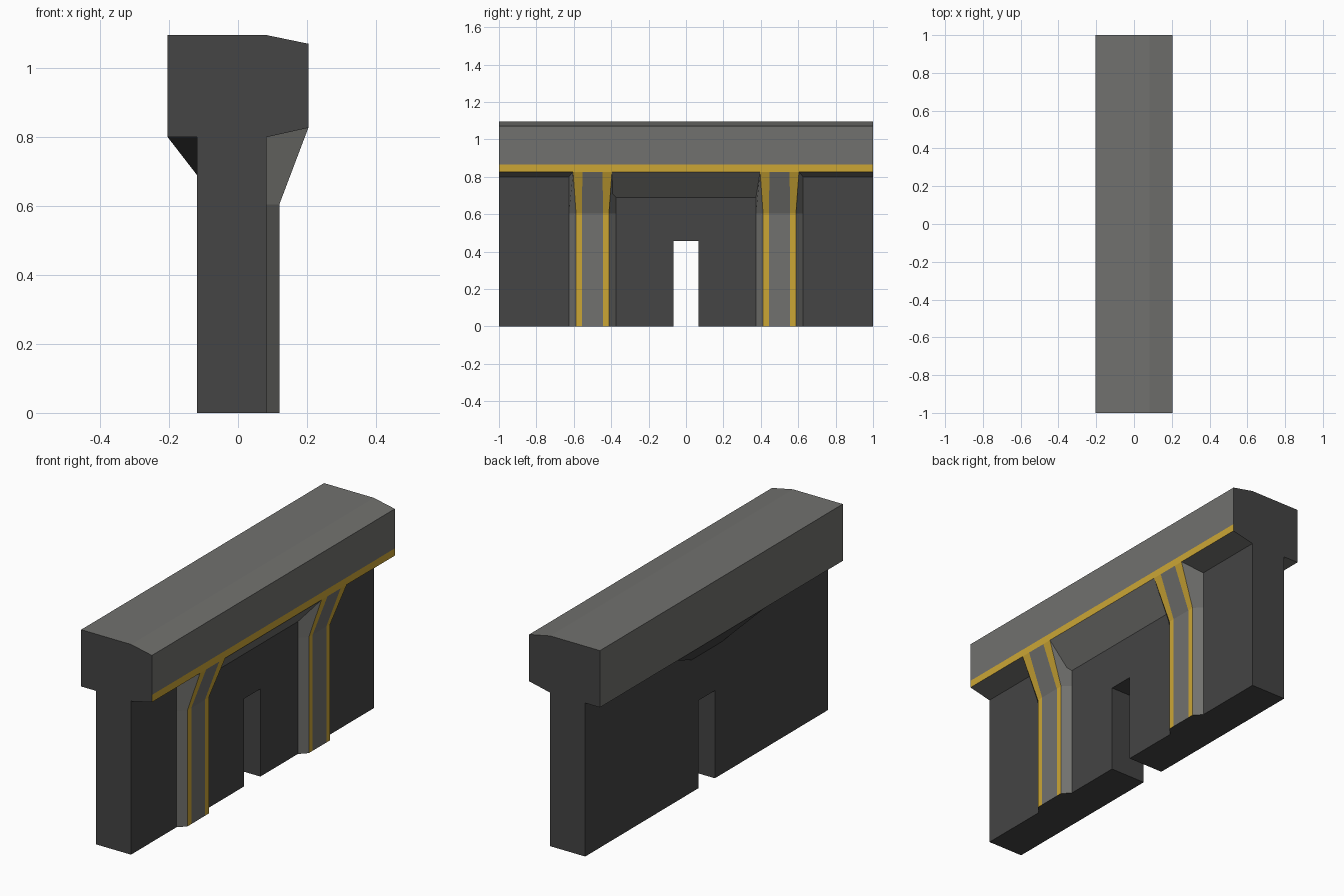
import bpy, bmesh

if "Cube" in bpy.data.objects:
    bpy.data.objects.remove(bpy.data.objects["Cube"])


def material(name, r, g, b):
    m = bpy.data.materials.new(name)
    m.diffuse_color = (r, g, b, 1)
    m.use_nodes = True
    m.node_tree.nodes["Principled BSDF"].inputs["Base Color"].default_value = m.diffuse_color
    return m


MATS = [material("dark grey", 0.058, 0.058, 0.058),
        material("light grey", 0.165, 0.165, 0.156),
        material("yellow", 0.60, 0.38, 0.036)]
DARK, LIGHT, YELLOW = 0, 1, 2


def finish(name, bm, rule):
    """Clean normals, colour faces by rule and link the object."""
    bmesh.ops.recalc_face_normals(bm, faces=bm.faces)
    bm.normal_update()
    for f in bm.faces:
        f.material_index = rule(f)
    me = bpy.data.meshes.new(name)
    for m in MATS:
        me.materials.append(m)
    bm.to_mesh(me)
    bm.free()
    ob = bpy.data.objects.new(name, me)
    bpy.context.collection.objects.link(ob)
    return ob


def prism(name, start, step, rule):
    """Extrude a closed outline along a vector."""
    bm = bmesh.new()
    face = bm.faces.new([bm.verts.new(p) for p in start])
    ext = bmesh.ops.extrude_face_region(bm, geom=[face])
    bmesh.ops.translate(bm, vec=step, verts=[v for v in ext["geom"] if isinstance(v, bmesh.types.BMVert)])
    return finish(name, bm, rule)


WALL_X, TOP_X, BACK_X = 0.083, 0.204, -0.119

# Wall with a doorway cut through it
outline = [(-1, 0), (-0.068, 0), (-0.068, 0.457), (0.066, 0.457),
           (0.066, 0), (1, 0), (1, 0.8), (-1, 0.8)]
prism("wall", [(BACK_X, y, z) for y, z in outline], (WALL_X - BACK_X, 0, 0), lambda f: DARK)


# Top beam with a yellow band along the lower front edge
def beam_rule(f):
    if abs(f.normal.y) > 0.9:
        return DARK
    if f.normal.x > 0.9 and f.calc_center_median().z < 0.87:
        return YELLOW
    return LIGHT


profile = [(-0.204, 0.8), (WALL_X, 0.8), (TOP_X, 0.827), (TOP_X, 0.865),
           (TOP_X, 1.071), (WALL_X, 1.096), (-0.204, 1.096)]
prism("top_beam", [(x, -1, z) for x, z in profile], (0, 2, 0), beam_rule)

# Sloped corbel between the pillars
prism("front_corbel", [(x, -0.41, z) for x, z in ((WALL_X, 0.69), (TOP_X, 0.827), (WALL_X, 0.8))],
      (0, 0.82, 0), lambda f: LIGHT)

# Tapered corbel over the doorway at the back
bm = bmesh.new()
a, b, c, d, e, g = [bm.verts.new((x, s * y, z)) for x, y, z in
                    ((BACK_X, 0.125, 0.69), (BACK_X, 0.39, 0.8), (-0.204, 0.36, 0.8)) for s in (-1, 1)]
for vs in ((a, b, g, e), (a, e, c), (b, d, g), (c, e, g, d), (a, c, d, b)):
    bm.faces.new(vs)
finish("back_corbel", bm, lambda f: DARK)


# Flared pillars with yellow edge stripes
def pillar(name, cy):
    bm = bmesh.new()
    rings = []
    # base height, front height, front x, half width, panel half width
    for wz, z, x, h, p in ((0, 0, 0.12, 0.088, 0.056),
                           (0.605, 0.605, 0.12, 0.088, 0.056),
                           (0.8, 0.827, TOP_X, 0.104, 0.054)):
        pts = [(WALL_X, -0.126, wz), (x, -h, z), (x, -p, z),
               (x, p, z), (x, h, z), (WALL_X, 0.126, wz)]
        rings.append([bm.verts.new((px, cy + py, pz)) for px, py, pz in pts])
    for lo, hi in zip(rings, rings[1:]):
        for i in range(6):
            j = (i + 1) % 6
            bm.faces.new((lo[i], lo[j], hi[j], hi[i]))
    bm.faces.new(rings[0])
    bm.faces.new(rings[-1])

    def rule(f):
        off = abs(f.calc_center_median().y - cy)
        if f.normal.z < -0.9:
            return DARK
        return YELLOW if f.normal.x > 0.8 and 0.06 < off < 0.09 else LIGHT
    finish(name, bm, rule)


pillar("left_pillar", -0.5)
pillar("right_pillar", 0.5)
